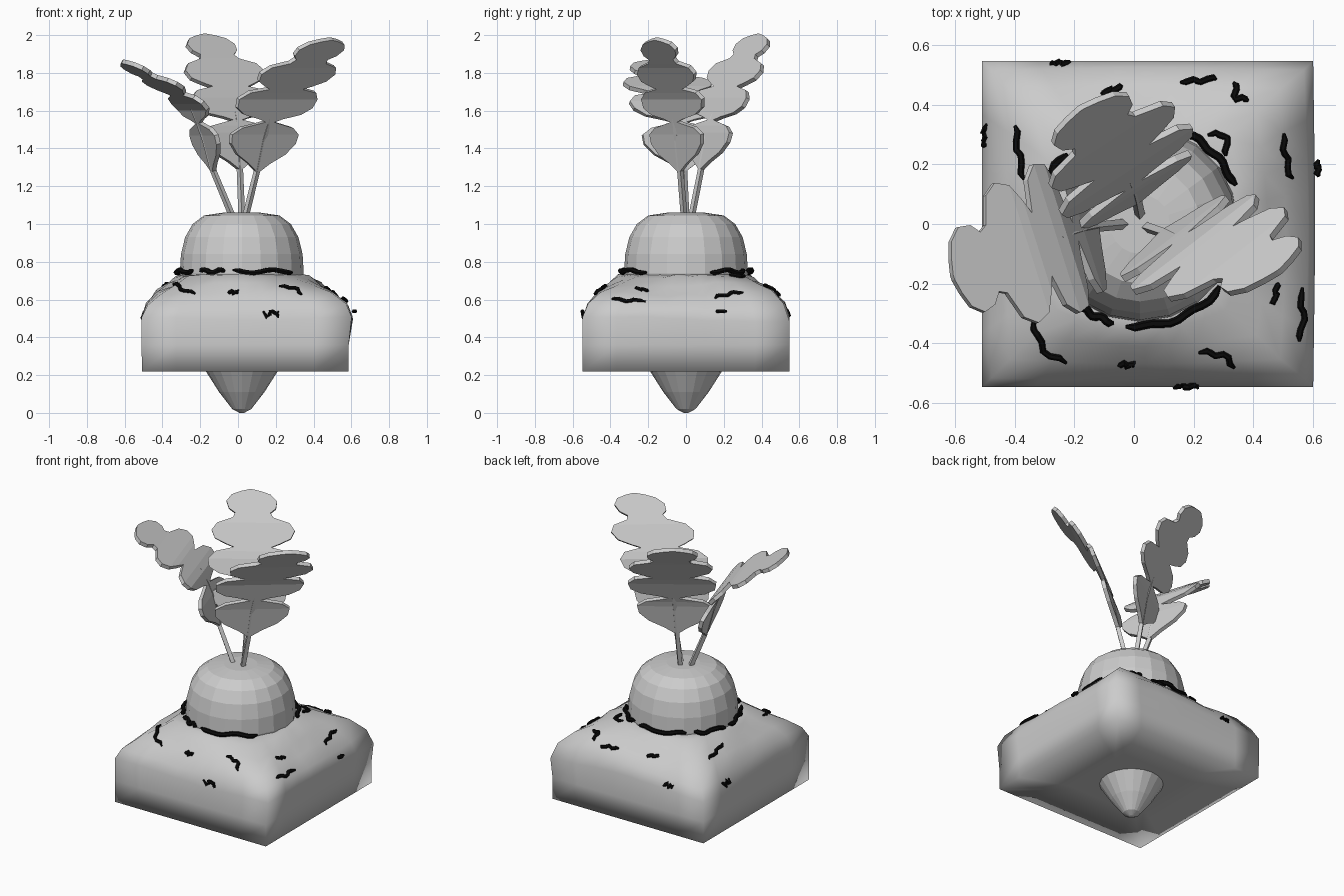
import bpy, bmesh, math, random
from mathutils import Vector
from mathutils.bvhtree import BVHTree

if "Cube" in bpy.data.objects:
    bpy.data.objects.remove(bpy.data.objects["Cube"])

random.seed(4)


def material(name, rgb):
    m = bpy.data.materials.new(name)
    m.diffuse_color = (*rgb, 1)
    m.use_nodes = True
    m.node_tree.nodes["Principled BSDF"].inputs["Base Color"].default_value = m.diffuse_color
    return m


GREY = material("grey", (0.6, 0.6, 0.6))
BLACK = material("black", (0.003, 0.003, 0.003))


def mesh_object(name, verts, faces, mat, smooth=False):
    me = bpy.data.meshes.new(name)
    me.from_pydata(verts, [], faces)
    bm = bmesh.new()
    bm.from_mesh(me)
    bmesh.ops.recalc_face_normals(bm, faces=bm.faces)
    bm.to_mesh(me)
    bm.free()
    for p in me.polygons:
        p.use_smooth = smooth
    me.materials.append(mat)
    ob = bpy.data.objects.new(name, me)
    bpy.context.collection.objects.link(ob)
    return ob


def loft(name, rings, mat, smooth=False):
    """Skin equal-length rings and cap both ends."""
    n = len(rings[0])
    verts = [v for r in rings for v in r]
    faces = [(i * n + j, i * n + (j + 1) % n, (i + 1) * n + (j + 1) % n, (i + 1) * n + j)
             for i in range(len(rings) - 1) for j in range(n)]
    faces += [tuple(range(n)), tuple(range(len(verts) - n, len(verts)))]
    return mesh_object(name, verts, faces, mat, smooth)


def tube(name, pts, radii, mat, sides=4):
    """Tapered tube along a path."""
    pts = [Vector(p) for p in pts]
    rings = []
    for i, p in enumerate(pts):
        t = (pts[min(i + 1, len(pts) - 1)] - pts[max(i - 1, 0)]).normalized()
        a = t.cross(Vector((0, 0, 1)) if abs(t.z) < 0.85 else Vector((1, 0, 0))).normalized()
        b = t.cross(a)
        rings.append([p + radii[i] * (math.cos(k * math.tau / sides) * a + math.sin(k * math.tau / sides) * b)
                      for k in range(sides)])
    return loft(name, rings, mat)


def along(points, t):
    """Point at fraction t of the length of a polyline."""
    pts = [Vector(p) for p in points]
    lens = [(b - a).length for a, b in zip(pts, pts[1:])]
    d = t * sum(lens)
    for a, b, l in zip(pts, pts[1:], lens):
        if d <= l + 1e-6:
            return a.lerp(b, min(d / l, 1))
        d -= l
    return pts[-1]


# root vegetable: faceted lathe
profile = [(0.012, 0.0), (0.05, 0.02), (0.12, 0.11), (0.19, 0.22), (0.26, 0.42), (0.31, 0.6), (0.328, 0.74),
           (0.322, 0.84), (0.30, 0.93), (0.26, 1.0), (0.2, 1.045), (0.1, 1.06)]
S = 20
loft("root_bulb", [[(0.02 + r * math.cos(j * math.tau / S), r * math.sin(j * math.tau / S), z)
                    for j in range(S)] for r, z in profile], GREY)

# soil block: square at the bottom, blending to a round collar at the bulb
soil_rings = [(0.22, 0.25, 0), (0.22, 0.547, 0), (0.36, 0.548, 0), (0.5, 0.548, 0), (0.57, 0.525, 0.05),
              (0.635, 0.47, 0.12), (0.68, 0.41, 0.3), (0.72, 0.36, 0.7), (0.735, 0.31, 1), (0.72, 0.24, 1)]
N = 32
rings = []
for i, (z, h, k) in enumerate(soil_rings):
    ring = []
    for j in range(N):
        a = j * math.tau / N
        c, s = math.cos(a), math.sin(a)
        f = h * ((1 - k) / max(abs(c), abs(s)) + k)
        bump = 0.012 * math.sin(3 * a + i) + random.uniform(-0.008, 0.008) if 3 <= i <= 7 else 0
        bulge = 0.022 * max(c, 0) if 3 <= i <= 4 else 0
        ring.append((0.038 * (1 if i < 7 else 0.6) + f * c + bulge, f * s, z + bump))
    rings.append(ring)
soil = loft("soil_block", rings, GREY, smooth=True)

# leaves: lobed blades that bend outwards, each with a square stalk
half_width = [(0, 0.012), (0.05, 0.07), (0.11, 0.16), (0.18, 0.215), (0.24, 0.222), (0.285, 0.17), (0.31, 0.08),
              (0.325, 0.03), (0.345, 0.08), (0.375, 0.19), (0.42, 0.25), (0.48, 0.262), (0.535, 0.22), (0.565, 0.11),
              (0.59, 0.16), (0.63, 0.225), (0.69, 0.247), (0.745, 0.215), (0.785, 0.12), (0.82, 0.105),
              (0.855, 0.14), (0.91, 0.15), (0.96, 0.115), (0.985, 0.06), (1, 0.008)]
leaves = {
    "left": ((-0.3, 0.95), [(-0.03, 0, 1.04), (-0.13, -0.01, 1.28), (-0.18, -0.02, 1.47), (-0.24, -0.04, 1.62),
                            (-0.34, -0.08, 1.71), (-0.47, -0.12, 1.78), (-0.61, -0.18, 1.86)]),
    "back": ((0.84, 0.55), [(0.02, 0.03, 1.04), (0.01, 0.08, 1.29), (0, 0.12, 1.5), (-0.03, 0.19, 1.68),
                            (-0.09, 0.29, 1.85), (-0.18, 0.39, 2.0)]),
    "right": ((0.79, 0.61), [(0.04, -0.01, 1.04), (0.1, -0.03, 1.28), (0.14, -0.05, 1.48), (0.21, -0.07, 1.67),
                             (0.34, -0.11, 1.83), (0.49, -0.16, 1.98)]),
}
for side, (cross, path) in leaves.items():
    across = Vector((*cross, 0))
    verts, faces = [], []
    for i, (t, w) in enumerate(half_width):
        mid = along(path[1:], t)
        verts += [mid - across * w, mid, mid + across * w]
        if i:
            b = 3 * i
            faces += [(b - 3, b - 2, b + 1, b), (b - 2, b - 1, b + 2, b + 1)]
    blade = mesh_object(f"leaf_{side}", verts, faces, GREY)
    mod = blade.modifiers.new("thickness", 'SOLIDIFY')
    mod.thickness = 0.024
    mod.offset = 0
    stalk = [path[0], path[1]] + [along(path[1:], t) for t in (0.2, 0.33, 0.45)]
    tube(f"stalk_{side}", stalk, [0.018, 0.017, 0.017, 0.016, 0.012], GREY)

# dark squiggles lying on the soil
tree = BVHTree.FromPolygons([v.co for v in soil.data.vertices], [p.vertices for p in soil.data.polygons])
marks = [
    [(-0.40, 0.33), (-0.39, 0.25), (-0.37, 0.15)], [(-0.50, 0.33), (-0.5, 0.26)],
    [(-0.28, 0.54), (-0.22, 0.54)], [(-0.11, 0.44), (-0.04, 0.46)],
    [(0.16, 0.48), (0.21, 0.48), (0.28, 0.49)], [(0.34, 0.48), (0.34, 0.42), (0.39, 0.42)],
    [(0.25, 0.30), (0.31, 0.30), (0.31, 0.23)], [(0.50, 0.30), (0.51, 0.22), (0.53, 0.15)],
    [(0.615, 0.21), (0.62, 0.16)], [(-0.34, -0.32), (-0.31, -0.42), (-0.23, -0.47)],
    [(-0.05, -0.47), (0, -0.475)], [(0.14, -0.545), (0.22, -0.545)],
    [(0.22, -0.43), (0.30, -0.44), (0.34, -0.48)], [(0.48, -0.20), (0.47, -0.27)],
    [(0.56, -0.22), (0.57, -0.33), (0.55, -0.40)],
]
for n, mark in enumerate(marks):
    pts = []
    for k in range(8):
        p = along([(x, y, 0) for x, y in mark], k / 7)
        p += Vector((1, 1, 0)) * 0.006 * math.sin(k * 1.8 + n)
        hit = tree.ray_cast(Vector((p.x, p.y, 2)), Vector((0, 0, -1)))[0]
        pts.append((p.x, p.y, (hit.z if hit else 0.53) + 0.008))
    tube(f"soil_mark_{n}", pts, [0.005] + [0.011] * 6 + [0.005], BLACK, 6)

# broken dark line where the bulb meets the soil
for n, (a0, a1) in enumerate([(230, 255), (262, 322), (22, 66), (75, 128), (136, 172), (178, 222)]):
    pts = []
    for k in range(13):
        a = math.radians(a0 + (a1 - a0) * k / 12)
        r = 0.343 + 0.006 * math.sin(k * 1.3 + n)
        pts.append((0.02 + r * math.cos(a), r * math.sin(a), 0.75 + 0.008 * math.sin(k * 0.8 + 2 * n)))
    tube(f"collar_mark_{n}", pts, [0.006] + [0.014] * 11 + [0.006], BLACK, 6)
